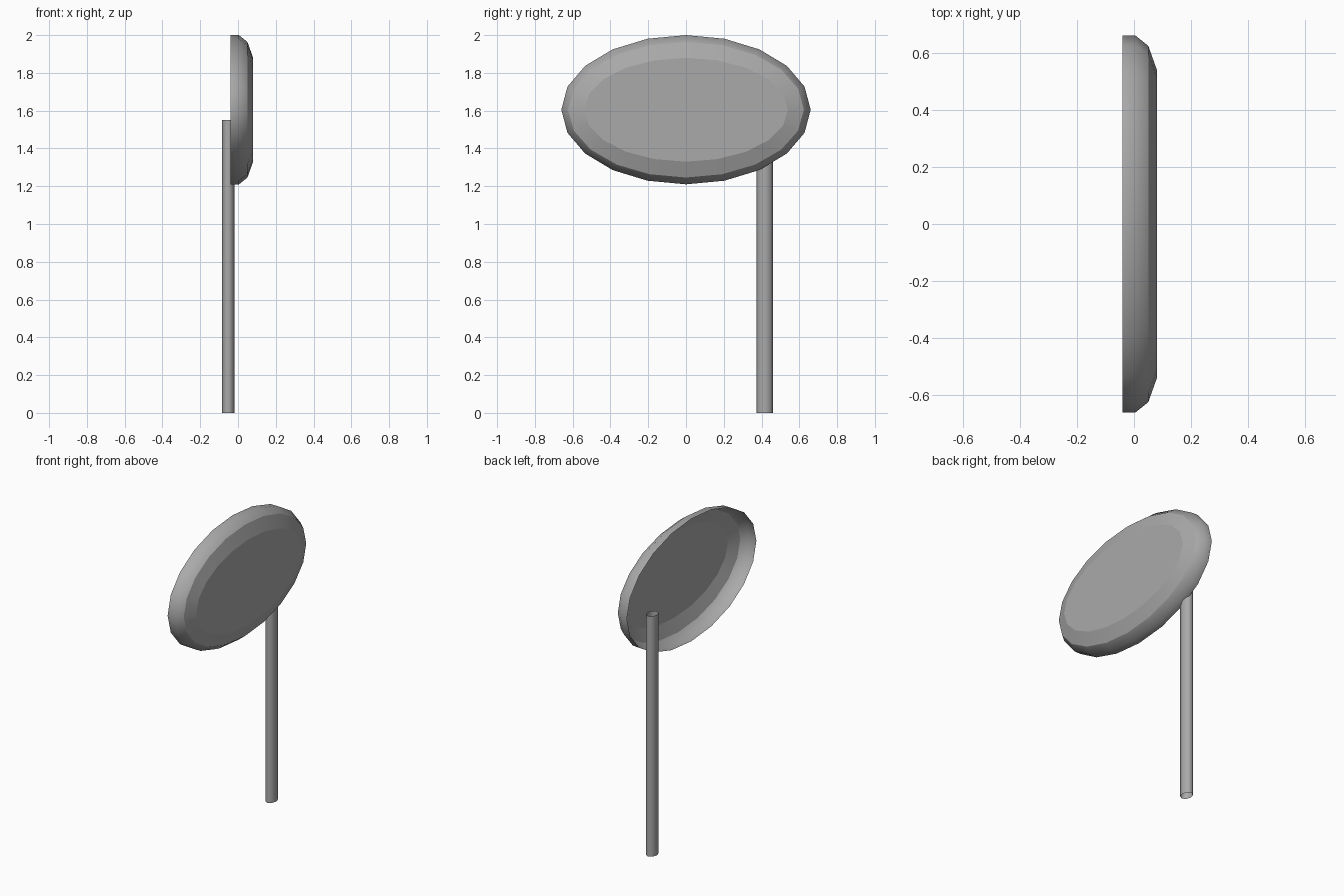
import bpy
import bmesh
from math import sin, cos, pi

cube = bpy.data.objects.get("Cube")
if cube:
    bpy.data.objects.remove(cube, do_unlink=True)

GREY = (0.4, 0.4, 0.4, 1)
grey = bpy.data.materials.new("plain grey")
grey.use_nodes = True
grey.diffuse_color = GREY
grey.node_tree.nodes["Principled BSDF"].inputs["Base Color"].default_value = GREY


def loft(name, rings, cap=False, sharp_from=99):
    """Join rings of points into an open shell, optionally closing the last ring."""
    bm = bmesh.new()
    loops = [[bm.verts.new(p) for p in ring] for ring in rings]
    n = len(loops[0])
    for a, b in zip(loops, loops[1:]):
        for i in range(n):
            j = (i + 1) % n
            bm.faces.new((a[i], a[j], b[j], b[i]))
    if cap:
        bm.faces.new(loops[-1])
    for face in bm.faces:
        face.smooth = True
    # Crisp creases around the chosen rings
    for loop in loops[sharp_from:]:
        for i in range(n):
            edge = bm.edges.get((loop[i], loop[(i + 1) % n]))
            edge.smooth = False
    mesh = bpy.data.meshes.new(name)
    bm.to_mesh(mesh)
    bm.free()
    mesh.materials.append(grey)
    obj = bpy.data.objects.new(name, mesh)
    bpy.context.collection.objects.link(obj)
    return obj


def angles(n):
    return [2 * pi * i / n for i in range(n)]


# Oval dish, open at the back: (x position, inset from the rim)
dish_profile = [(-0.04, 0), (0.005, 0), (0.05, 0.036), (0.08, 0.12)]
loft("oval_dish",
     [[(x, (0.66 - inset) * cos(a), 1.605 + (0.395 - inset) * sin(a))
       for a in angles(20)] for x, inset in dish_profile],
     cap=True, sharp_from=2)

# Hollow support pole, open at both ends
loft("support_pole",
     [[(-0.052 + 0.033 * cos(a), 0.417 + 0.044 * sin(a), z)
       for a in angles(8)] for z in (0, 1.55)])
